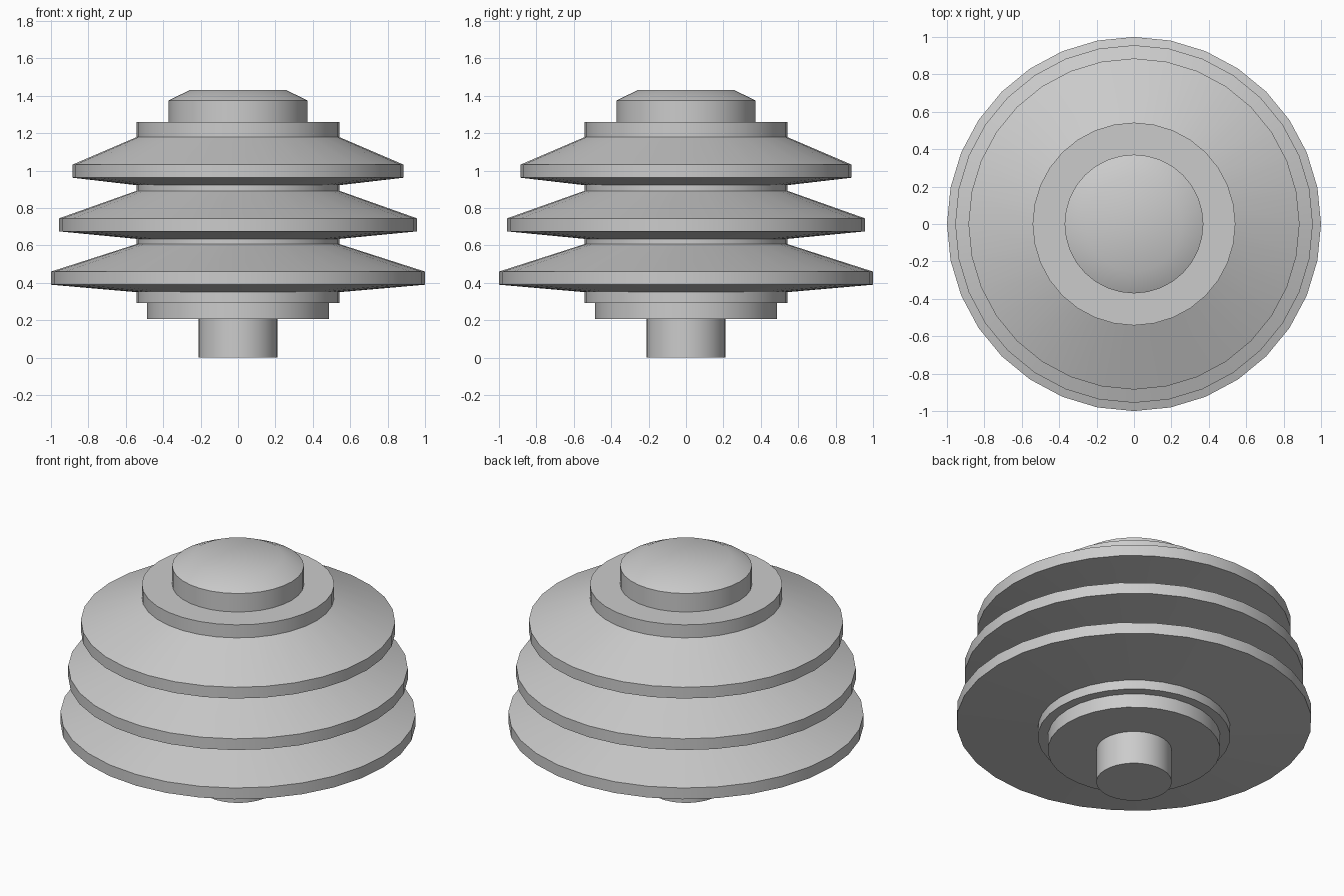
import bpy, bmesh, math

if "Cube" in bpy.data.objects:
    bpy.data.objects.remove(bpy.data.objects["Cube"])

SIDES = 32
grey = bpy.data.materials.new("grey")
grey.diffuse_color = (0.6, 0.6, 0.6, 1)
grey.use_nodes = True
grey.node_tree.nodes["Principled BSDF"].inputs["Base Color"].default_value = grey.diffuse_color


def lathe(name, profile):
    """Revolve (radius, z) points around the z axis and close both ends."""
    bm = bmesh.new()
    rings = []
    for r, z in profile:
        rings.append([bm.verts.new((r * math.cos(2 * math.pi * i / SIDES),
                                    r * math.sin(2 * math.pi * i / SIDES), z))
                      for i in range(SIDES)])
    for low, high in zip(rings, rings[1:]):
        for i in range(SIDES):
            j = (i + 1) % SIDES
            bm.faces.new((low[i], low[j], high[j], high[i]))
    bm.faces.new(rings[0][::-1])
    bm.faces.new(rings[-1])
    mesh = bpy.data.meshes.new(name)
    bm.to_mesh(mesh)
    bm.free()
    mesh.materials.append(grey)
    obj = bpy.data.objects.new(name, mesh)
    bpy.context.collection.objects.link(obj)
    bpy.context.view_layer.objects.active = obj
    obj.select_set(True)
    bpy.ops.object.shade_smooth_by_angle(angle=math.radians(30))
    obj.select_set(False)
    return obj


# Stem and collar under the body
lathe("stem", [(0.212, 0), (0.212, 0.206)])
lathe("collar", [(0.486, 0.206), (0.486, 0.292)])

# Ribbed body: a core with three sloping fins, (rim radius, rim bottom height)
CORE = 0.542
body = [(CORE, 0.292)]
for rim, z in ((1.0, 0.39), (0.956, 0.675), (0.885, 0.962)):
    body += [(CORE, z - 0.04), (rim, z), (rim, z + 0.07), (CORE, z + 0.217)]
body.append((CORE, 1.26))
lathe("ribbed_body", body)

# Cap with a chamfered, softly shaded top
lathe("cap", [(0.371, 1.26), (0.371, 1.375), (0.255, 1.432)])
